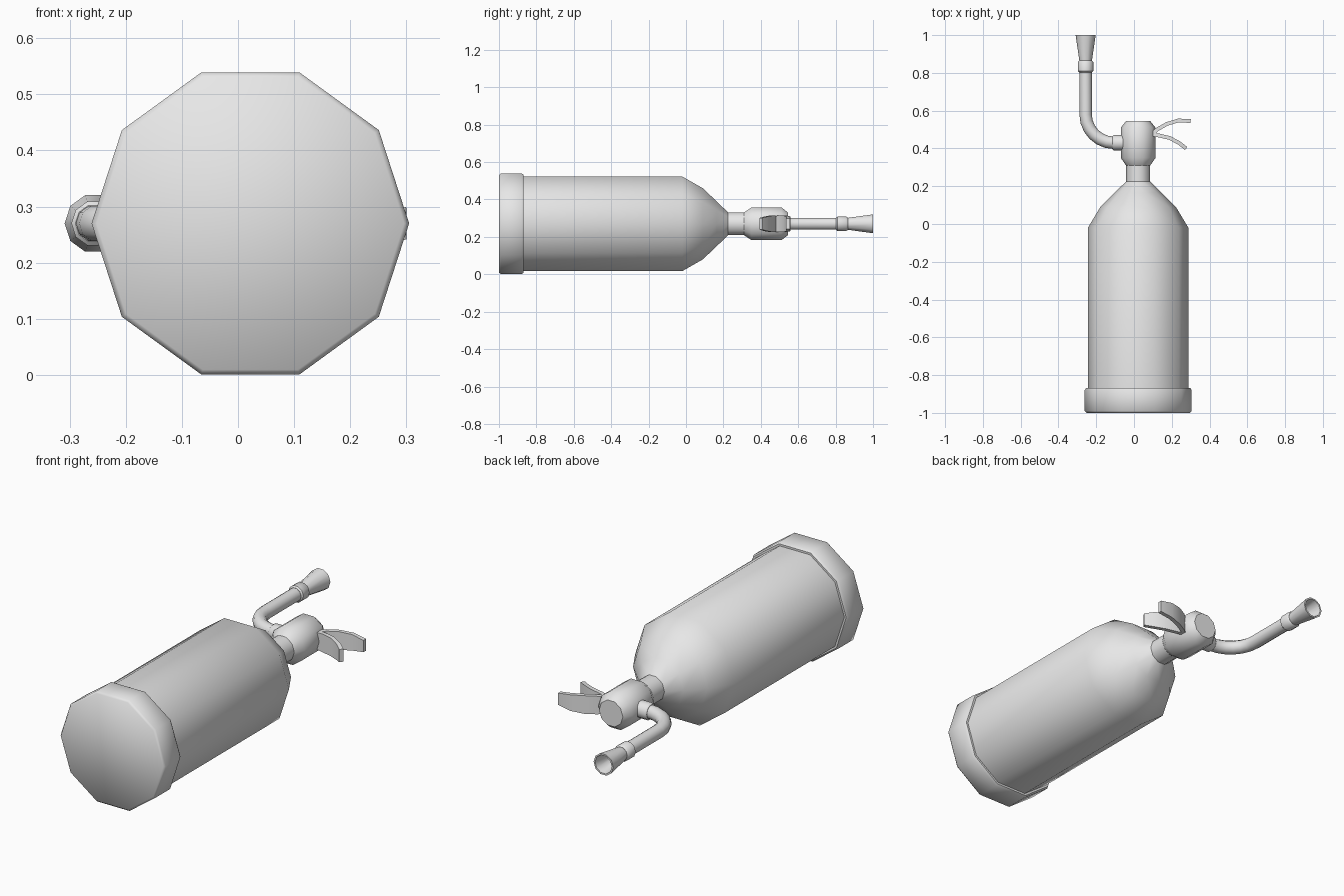
import bpy, bmesh, math
from mathutils import Vector

if "Cube" in bpy.data.objects:
    bpy.data.objects.remove(bpy.data.objects["Cube"])

CX, CZ = 0.022, 0.27      # bottle axis
HX = -0.256               # hose axis

grey = bpy.data.materials.new("plain grey")
grey.diffuse_color = (0.8, 0.8, 0.8, 1)
grey.use_nodes = True
grey.node_tree.nodes["Principled BSDF"].inputs["Base Color"].default_value = grey.diffuse_color


def loft(name, sections, angle=40):
    """Skin a list of vertex rings and cap both ends."""
    bm = bmesh.new()
    rings = [[bm.verts.new(p) for p in s] for s in sections]
    n = len(rings[0])
    for a, b in zip(rings, rings[1:]):
        for i in range(n):
            j = (i + 1) % n
            bm.faces.new((a[i], a[j], b[j], b[i]))
    bm.faces.new(rings[0][::-1])
    bm.faces.new(rings[-1])
    bmesh.ops.recalc_face_normals(bm, faces=bm.faces)
    mesh = bpy.data.meshes.new(name)
    bm.to_mesh(mesh)
    bm.free()
    mesh.materials.append(grey)
    ob = bpy.data.objects.new(name, mesh)
    bpy.context.collection.objects.link(ob)
    bpy.ops.object.select_all(action='DESELECT')
    ob.select_set(True)
    bpy.context.view_layer.objects.active = ob
    bpy.ops.object.shade_smooth_by_angle(angle=math.radians(angle))
    return ob


def ring(x, y, d, r, n=10):
    """Circle of n points around (x, y, CZ), facing direction d."""
    side = Vector((d[1], -d[0], 0)).normalized()
    return [Vector((x, y, CZ)) + side * r * math.cos(2 * math.pi * i / n)
            + Vector((0, 0, r * math.sin(2 * math.pi * i / n))) for i in range(n)]


def lathe(name, x, profile, angle=40):
    """Turn (y, radius) points around an axis parallel to y."""
    return loft(name, [ring(x, y, (0, 1), r) for y, r in profile], angle)


# Foot ring, cylinder with shoulder and neck, valve head
lathe("base", CX, [(-1, .274), (-.99, .283), (-.88, .283), (-.868, .276), (-.868, .26)], 50)
lathe("bottle", CX, [(-.95, .266), (-.02, .266), (.09, .2), (.165, .125),
                     (.225, .064), (.33, .064)])
lathe("valve_head", CX, [(.31, .064), (.35, .092), (.51, .092), (.545, .064)])

# Hose: straight out of the valve, quarter bend, straight along y
bend = 0.15
cx, cy = HX + bend, 0.43 + bend
path = [((-.05, .43), (-1, 0))]
for k in range(7):
    a = math.radians(90 * k / 6)
    path.append(((cx - bend * math.sin(a), cy - bend * math.cos(a)),
                 (-math.cos(a), math.sin(a))))
path.append(((HX, .82), (0, 1)))
loft("hose", [ring(*p, d, .033) for p, d in path])

# Collar where the hose meets the valve
loft("hose_collar", [ring(x, .43, (-1, 0), r) for x, r in
                     [(-.05, .041), (-.107, .041), (-.114, .035)]])

# Nozzle: collar and hollow flared horn
lathe("nozzle_collar", HX, [(.803, .034), (.81, .041), (.857, .041), (.865, .034)])
lathe("nozzle", HX, [(.855, .032), (1, .053), (1, .045), (.88, .025)])


def lever(name, pts):
    """Curved flat grip through (x, y, width), flat in z."""
    secs = []
    for i, (x, y, w) in enumerate(pts):
        a, b = pts[max(i - 1, 0)], pts[min(i + 1, len(pts) - 1)]
        t = Vector((b[0] - a[0], b[1] - a[1], 0)).normalized()
        nrm = Vector((-t.y, t.x, 0)) * 0.01
        up = Vector((0, 0, w / 2))
        c = Vector((x, y, CZ))
        secs.append([c + nrm + up, c + nrm - up, c - nrm - up, c - nrm + up])
    return loft(name, secs)


# Upper and lower squeeze levers
lever("upper_lever", [(.085, .468, .08), (.125, .502, .088), (.175, .53, .088),
                      (.235, .548, .078), (.3, .545, .057)])
lever("lower_lever", [(.085, .476, .08), (.135, .468, .088), (.19, .455, .088),
                      (.24, .428, .078), (.276, .4, .062)])
